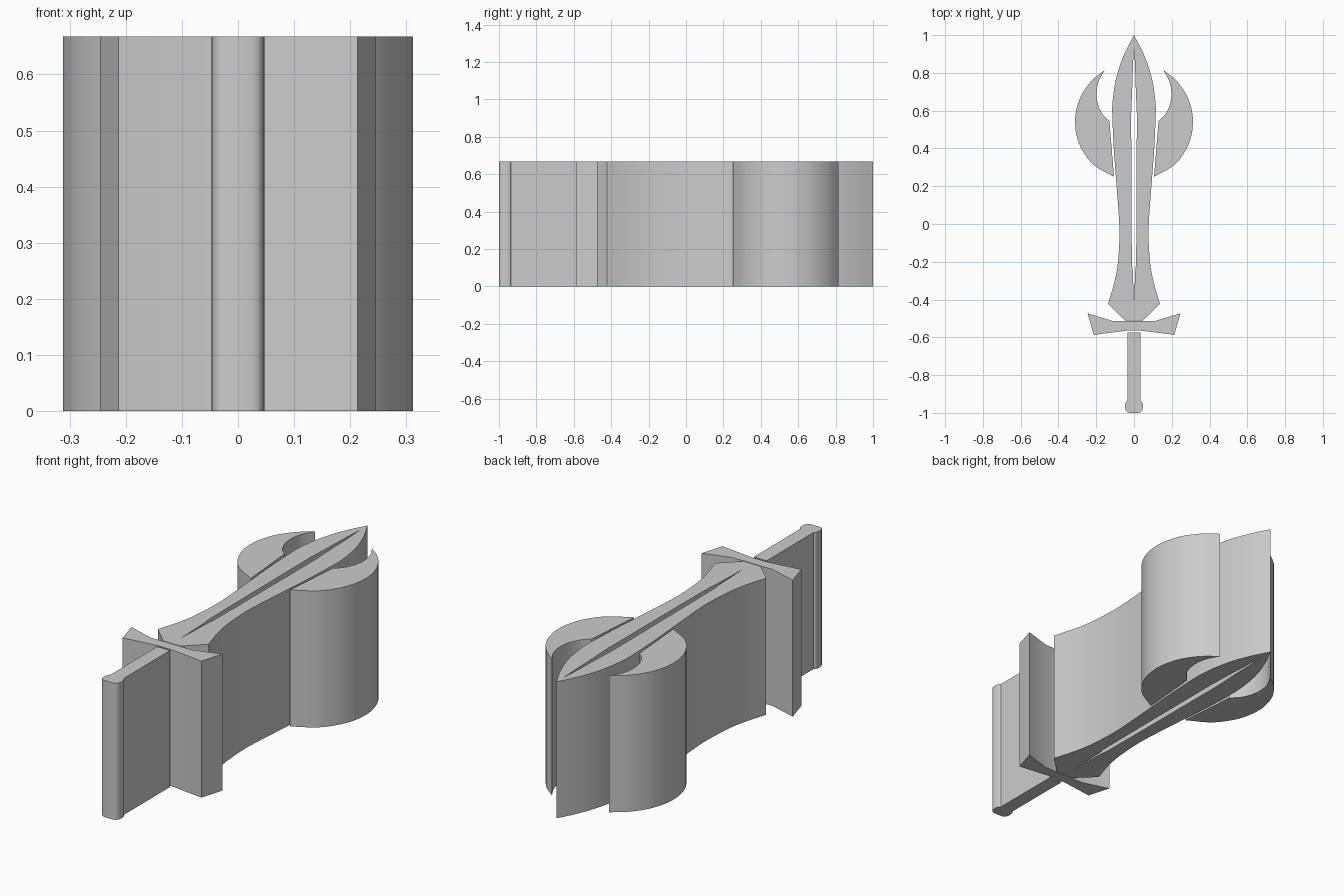
import bpy, bmesh, math
from mathutils import Vector

if "Cube" in bpy.data.objects:
    bpy.data.objects.remove(bpy.data.objects["Cube"])

HEIGHT = 0.668

grey = bpy.data.materials.new("plain_grey")
grey.use_nodes = True
colour = (0.6, 0.6, 0.6, 1)
grey.diffuse_color = colour
grey.node_tree.nodes["Principled BSDF"].inputs["Base Color"].default_value = colour


def smooth(points, steps=5):
    """Run a soft curve through the points."""
    p = [Vector(q) for q in points]
    p = [2 * p[0] - p[1]] + p + [2 * p[-1] - p[-2]]
    out = []
    for a, b, c, d in zip(p, p[1:], p[2:], p[3:]):
        for i in range(steps):
            t = i / steps
            out.append(0.5 * (2 * b + (c - a) * t + (2 * a - 5 * b + 4 * c - d) * t ** 2
                              + (3 * b - a - 3 * c + d) * t ** 3))
    return [tuple(v) for v in out] + [tuple(points[-1])]


def mirrored(half):
    """Close a right-hand outline with its reflection."""
    return half + [(-x, y) for x, y in reversed(half) if x > 1e-6]


def prism(name, *loops):
    """Fill the loops (later ones are holes) and extrude them upward."""
    bm = bmesh.new()
    for loop in loops:
        verts = [bm.verts.new((x, y, 0)) for x, y in loop]
        for a, b in zip(verts, verts[1:] + verts[:1]):
            bm.edges.new((a, b))
    bmesh.ops.triangle_fill(bm, edges=bm.edges[:], use_beauty=True, normal=(0, 0, 1))
    base = bm.faces[:]
    top = bmesh.ops.extrude_face_region(bm, geom=base, use_keep_orig=True)
    moved = [g for g in top["geom"] if isinstance(g, bmesh.types.BMVert)]
    bmesh.ops.translate(bm, verts=moved, vec=(0, 0, HEIGHT))
    bmesh.ops.recalc_face_normals(bm, faces=bm.faces[:])
    mesh = bpy.data.meshes.new(name)
    bm.to_mesh(mesh)
    bm.free()
    mesh.materials.append(grey)
    obj = bpy.data.objects.new(name, mesh)
    bpy.context.collection.objects.link(obj)
    bpy.ops.object.select_all(action='DESELECT')
    obj.select_set(True)
    bpy.context.view_layer.objects.active = obj
    bpy.ops.object.shade_smooth_by_angle(angle=math.radians(25))
    return obj


# Blade with a long slot
edge = smooth([(0, 1), (0.042, 0.92), (0.078, 0.83), (0.101, 0.74), (0.113, 0.65),
               (0.115, 0.58), (0.107, 0.4), (0.092, 0.2), (0.079, 0.02),
               (0.077, -0.08), (0.087, -0.22), (0.107, -0.32), (0.138, -0.423)])
slot = [(0, 0.945), (0.005, 0.85), (0.01, 0.7), (0.015, 0.58), (0.013, 0),
        (0.011, -0.21), (0.006, -0.25), (0, -0.44)]
prism("blade", mirrored(edge + [(0.048, -0.51)]), mirrored(slot))

# Crescent wings beside the blade
outer = smooth([(0.155, 0.815), (0.22, 0.763), (0.275, 0.689), (0.304, 0.61),
                (0.312, 0.54), (0.302, 0.46), (0.27, 0.384), (0.21, 0.31),
                (0.106, 0.25)])
inner = smooth([(0.13, 0.545), (0.165, 0.58), (0.19, 0.632), (0.198, 0.69),
                (0.187, 0.755), (0.155, 0.815)])
wing = outer + inner[:-1]
prism("left_wing", wing)
prism("right_wing", [(-x, y) for x, y in wing])

# Cross guard
prism("guard", mirrored([(0.11, -0.514), (0.246, -0.473), (0.213, -0.587), (0.04, -0.565)]))

# Grip with a rounded pommel
pommel = smooth([(0.047, -0.955), (0.046, -0.98), (0.037, -0.995), (0.022, -1)], 3)
prism("grip", mirrored([(0.035, -0.574), (0.035, -0.935), (0.042, -0.941)] + pommel))
